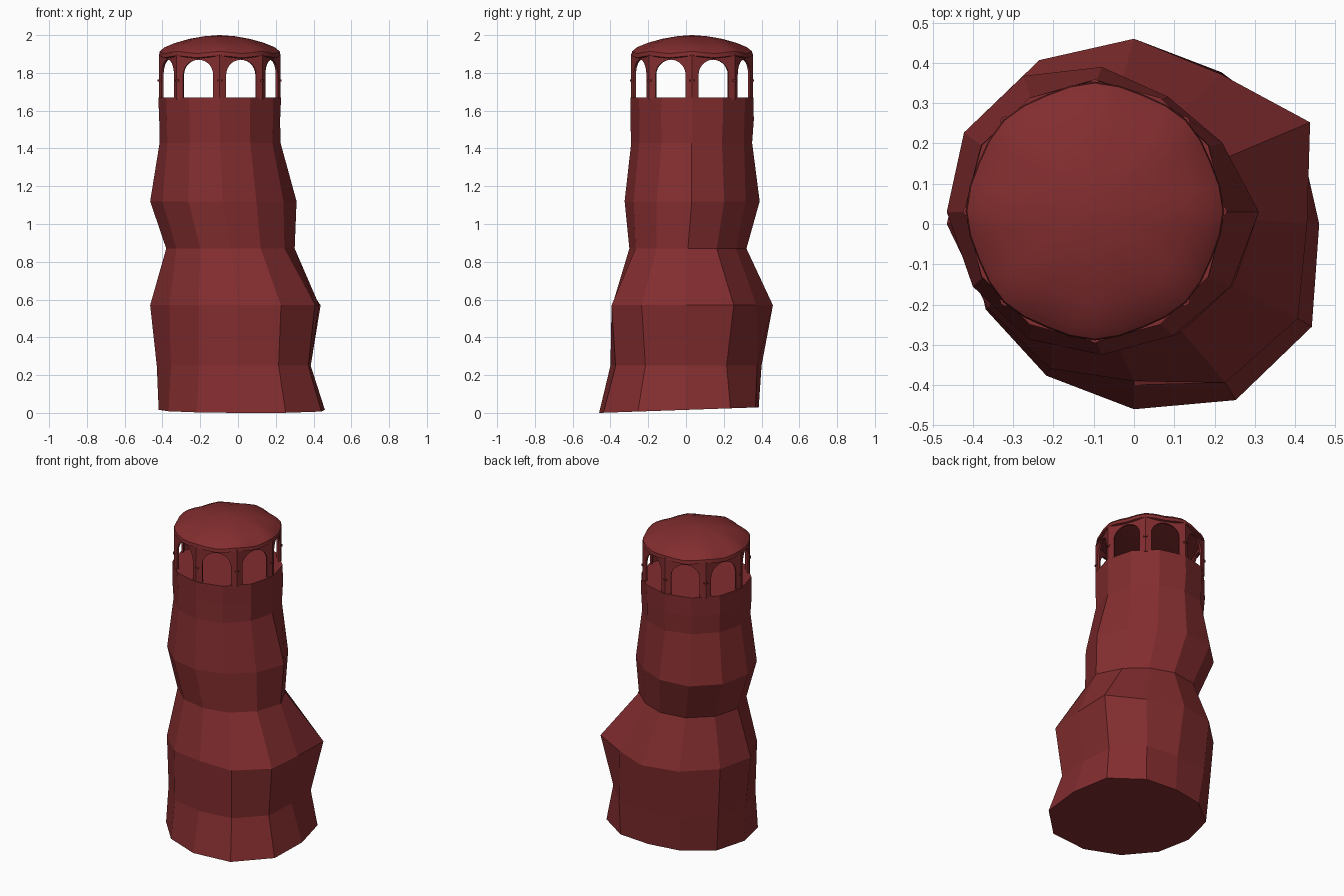
import bpy, bmesh, math

if "Cube" in bpy.data.objects:
    bpy.data.objects.remove(bpy.data.objects["Cube"])

mat = bpy.data.materials.new("dark brick red")
mat.diffuse_color = (0.225, 0.026, 0.028, 1)
mat.use_nodes = True
mat.node_tree.nodes["Principled BSDF"].inputs["Base Color"].default_value = mat.diffuse_color
TOP = (-0.097, 0.032)          # axis of the upper tower


def make(name, bm):
    me = bpy.data.meshes.new(name)
    bm.to_mesh(me)
    bm.free()
    me.materials.append(mat)
    ob = bpy.data.objects.new(name, me)
    bpy.context.collection.objects.link(ob)
    return ob


def loft(rings, cap=True):
    """Skin a stack of equal-length point rings."""
    bm = bmesh.new()
    vs = [[bm.verts.new(p) for p in r] for r in rings]
    n = len(vs[0])
    for a, b in zip(vs, vs[1:]):
        for i in range(n):
            j = (i + 1) % n
            bm.faces.new((a[i], a[j], b[j], b[i]))
    if cap:
        bm.faces.new(vs[0][::-1])
        bm.faces.new(vs[-1])
    bmesh.ops.recalc_face_normals(bm, faces=bm.faces)
    return bm


# rocky tower body: z, centre x, centre y, radii from the front anticlockwise
levels = [
    (0.00, 0, 0, [.46, .505, .51, .46, .47, .425, .385, .405, .43, .42, .425, .435]),
    (0.25, 0, 0, [.40, .43, .43, .385, .43, .435, .40, .44, .45, .43, .41, .41]),
    (0.57, 0, 0, [.39, .455, .47, .43, .505, .43, .46, .47, .475, .465, .42, .415]),
    (0.87, -.04, .01, [.31, .32, .33, .34, .305, .295, .31, .33, .34, .34, .33, .32]),
    (1.12, -.08, .03, [.355, .355, .37, .39, .345, .33, .36, .39, .395, .385, .37, .365]),
    (1.43, -.095, .03, [.32] * 12),
    (1.55, -.097, .032, [.327, .32] * 6),
    (1.67, -.097, .032, [.325] * 12),
]
rings = []
for z, cx, cy, radii in levels:
    ring = []
    for k, r in enumerate(radii):
        a = math.radians(-90 + 30 * k)
        x, y = cx + r * math.cos(a), cy + r * math.sin(a)
        ring.append((x, y, z if z else 0.016 + 0.035 * y))   # sloping foot
    rings.append(ring)
make("tower_body", loft(rings))

# octagonal arcade with one round arch per side
Z0, SPRING, ZT, R = 1.66, 1.79, 1.90, 0.322
bm = bmesh.new()


def corner(k, r=R):
    a = math.radians(-90 + 45 * k)
    return TOP[0] + r * math.cos(a), TOP[1] + r * math.sin(a)


side = 2 * R * math.sin(math.pi / 8)
half, mid, N = 0.086, side / 2, 14
arch = [(mid - half * math.cos(math.pi * i / N),
         SPRING + 0.08 * math.sin(math.pi * i / N)) for i in range(N + 1)]
quads = [[(0, Z0), (mid - half, Z0), (mid - half, SPRING), (0, SPRING)],
         [(0, SPRING), (mid - half, SPRING), (mid - half, ZT), (0, ZT)],
         [(mid + half, Z0), (side, Z0), (side, SPRING), (mid + half, SPRING)],
         [(mid + half, SPRING), (side, SPRING), (side, ZT), (mid + half, ZT)]]
quads += [[p, q, (q[0], ZT), (p[0], ZT)] for p, q in zip(arch, arch[1:])]
for k in range(8):
    (ax, ay), (bx, by) = corner(k), corner(k + 1)
    for q in quads:
        bm.faces.new([bm.verts.new((ax + (bx - ax) * u / side,
                                    ay + (by - ay) * u / side, z)) for u, z in q])
bmesh.ops.remove_doubles(bm, verts=bm.verts, dist=1e-4)
arcade = make("arcade", bm)
sol = arcade.modifiers.new("thickness", 'SOLIDIFY')
sol.thickness, sol.offset = 0.012, -1

# small knobs on the pillars
bm = bmesh.new()
for k in range(8):
    x, y = corner(k, R - 0.007)
    v = bmesh.ops.create_cone(bm, cap_ends=True, segments=8, radius1=0.013,
                              radius2=0.013, depth=0.01)["verts"]
    bmesh.ops.translate(bm, verts=v, vec=(x, y, 1.76))
make("pillar_bands", bm)

# domed roof with a rim that rises slightly over each pillar
prof = [(.31, 1.882), (.321, 1.886), (.318, 1.908), (.29, 1.932), (.235, 1.957),
        (.16, 1.98), (.08, 1.994), (.004, 2.0)]
S = 32
roof_rings = []
for r, z in prof:
    ring = []
    for i in range(S):
        a = 2 * math.pi * i / S
        lift = 0.006 * math.cos(8 * a) * max(0, r - .2) / .12
        flat = 1 - 0.012 * (1 - math.cos(8 * a))
        ring.append((TOP[0] + r * flat * math.cos(a),
                     TOP[1] + r * flat * math.sin(a), z + lift))
    roof_rings.append(ring)
roof = make("domed_roof", loft(roof_rings))
bpy.context.view_layer.objects.active = roof
roof.select_set(True)
bpy.ops.object.shade_smooth_by_angle(angle=math.radians(40))
